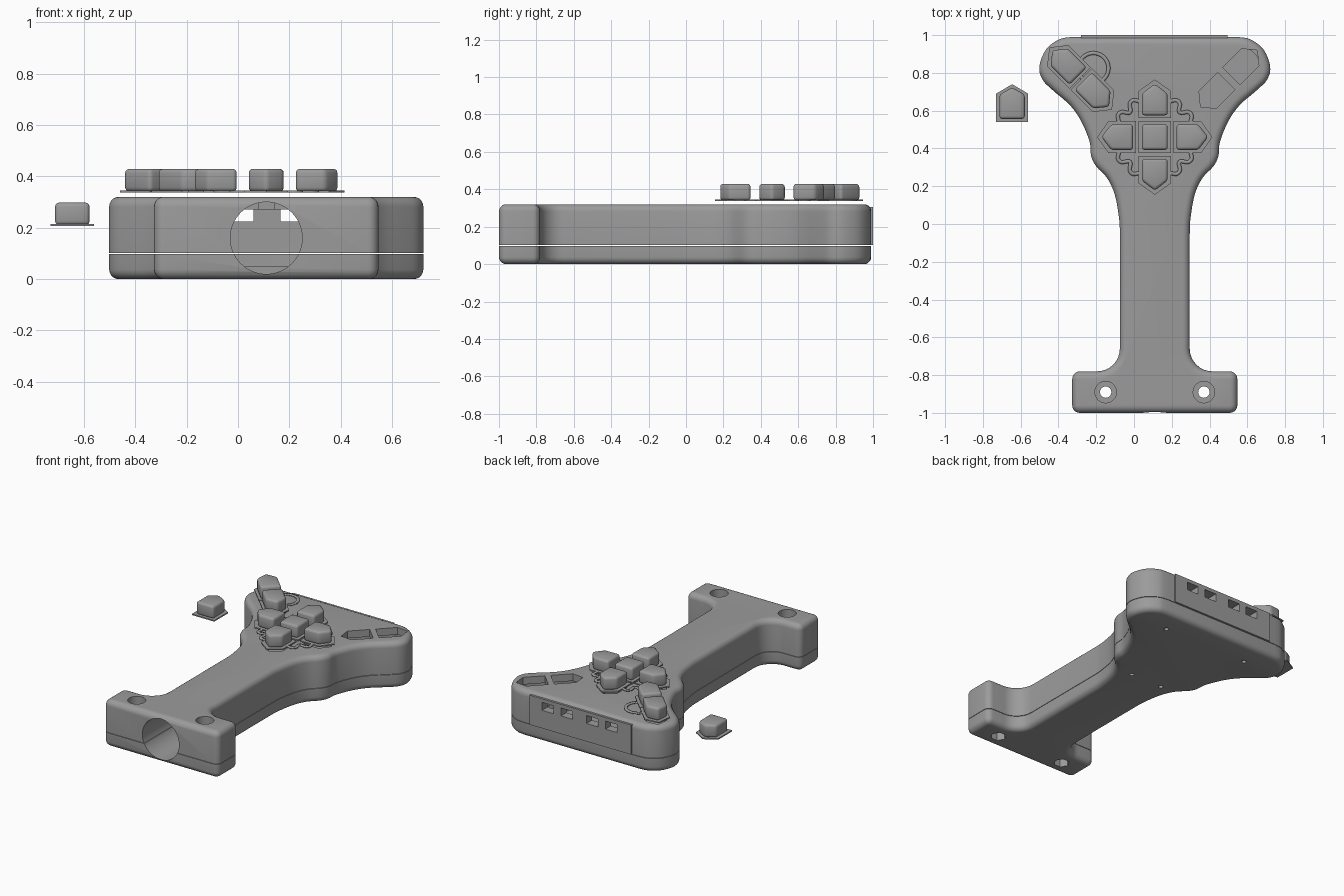
import bpy, bmesh, math
from mathutils import Vector, Matrix

if "Cube" in bpy.data.objects:
    bpy.data.objects.remove(bpy.data.objects["Cube"])

CX = 0.11                      # symmetry axis of the case
grey = bpy.data.materials.new("grey_plastic")
grey.diffuse_color = (0.33, 0.33, 0.33, 1)
grey.use_nodes = True
grey.node_tree.nodes["Principled BSDF"].inputs["Base Color"].default_value = grey.diffuse_color


def loft(name, rings):
    """Closed solid from stacked rings [(points2d, z), ...]."""
    bm = bmesh.new()
    rows = [[bm.verts.new((x, y, z)) for x, y in pts] for pts, z in rings]
    n = len(rows[0])
    bm.faces.new(rows[0][::-1])
    bm.faces.new(rows[-1])
    for a, b in zip(rows, rows[1:]):
        for i in range(n):
            j = (i + 1) % n
            bm.faces.new((a[i], a[j], b[j], b[i]))
    bmesh.ops.recalc_face_normals(bm, faces=bm.faces)
    me = bpy.data.meshes.new(name)
    bm.to_mesh(me)
    bm.free()
    me.materials.append(grey)
    ob = bpy.data.objects.new(name, me)
    bpy.context.collection.objects.link(ob)
    return ob


def prism(name, pts, z0, z1):
    return loft(name, [(pts, z0), (pts, z1)])


def circle(x, y, r, n=32):
    return [(x + r * math.cos(2 * math.pi * i / n), y + r * math.sin(2 * math.pi * i / n)) for i in range(n)]


def rect(x0, x1, y0, y1):
    return [(x0, y0), (x1, y0), (x1, y1), (x0, y1)]


def activate(ob):
    bpy.ops.object.select_all(action='DESELECT')
    ob.select_set(True)
    bpy.context.view_layer.objects.active = ob


def smooth(ob, deg=30):
    activate(ob)
    bpy.ops.object.shade_smooth_by_angle(angle=math.radians(deg))


def cut(ob, cutters):
    activate(ob)
    for c in cutters:
        m = ob.modifiers.new("cut", 'BOOLEAN')
        m.operation, m.solver, m.object = 'DIFFERENCE', 'EXACT', c
        bpy.ops.object.modifier_apply(modifier=m.name)


def arc(x, y, r, a0, a1, n=8):
    return [(x + r * math.cos(math.radians(a0 + (a1 - a0) * i / n)),
             y + r * math.sin(math.radians(a0 + (a1 - a0) * i / n))) for i in range(n + 1)]


def spline(pts, seg=4):
    """Catmull-Rom curve through the points."""
    p = [Vector(q) for q in pts]
    p = [2 * p[0] - p[1]] + p + [2 * p[-1] - p[-2]]
    out = []
    for a, b, c, d in zip(p, p[1:], p[2:], p[3:]):
        for k in range(seg):
            t = k / seg
            out.append(tuple(0.5 * (2 * b + (c - a) * t + (2 * a - 5 * b + 4 * c - d) * t * t
                                    + (3 * b - a - 3 * c + d) * t ** 3)))
    return out + [tuple(p[-2])]


def inset(pts, d):
    """Move a counter-clockwise loop inwards by d."""
    out = []
    for i, p in enumerate(pts):
        p = Vector(p)
        e0 = (p - Vector(pts[i - 1])).normalized()
        e1 = (Vector(pts[(i + 1) % len(pts)]) - p).normalized()
        n0, n1 = Vector((-e0.y, e0.x)), Vector((-e1.y, e1.x))
        out.append(tuple(p + (n0 + n1) * d / (1 + n0.dot(n1))))
    return out


# Case outline: right half from top to bottom, then mirrored
head = [(.44, .99), (.505, .978), (.575, .925), (.611, .835), (.595, .765), (.54, .708),
        (.45, .63), (.39, .545), (.345, .435), (.337, .36), (.31, .305), (.25, .24),
        (.21, .15), (.188, .02), (.185, -.06)]
half = spline(head) + arc(.305, -.66, .12, 180, 270)
half += arc(.397, -.82, .04, 90, 0, 5) + arc(.397, -.96, .04, 0, -90, 5)
left = [(CX - u, y) for u, y in half]
outline = left + [(CX + u, y) for u, y in half[::-1]]

# Two shells with rounded outer rims
R = 0.038
rim = [(R * (1 - math.cos(a)), R * (1 - math.sin(a))) for a in
       [math.pi / 2 * i / 5 for i in range(6)]]      # (inset, depth from cap)
lower = loft("lower_case", [(inset(outline, d), z) for d, z in rim[::-1]] + [(outline, .098)])
upper = loft("upper_case", [(outline, .101)] + [(inset(outline, d), .32 - z) for d, z in rim])
panel = prism("port_panel", rect(-.28, .495, .985, 1.0), .101, .305)

# Cutters: head cavity, handle bore, rear ports, foot bolts, case screws
cavity = prism("cavity", [p for p in inset(outline, .05) if p[1] > .1], .05, .27)
bore = prism("bore", circle(0, 0, .14, 64), -.2, 1.1)
bore.matrix_world = Matrix.Translation((CX, 0, .16)) @ Matrix.Rotation(math.pi / 2, 4, 'X')
ports = [prism("port", rect(CX + u - .045, CX + u + .045, .9, 1.1), .225, .28)
         for u in (-.24, -.095, .1, .245)]
bolts, hexes, heads, screws = [], [], [], []
for s in (-1, 1):
    x = CX + s * .26
    bolts.append(prism("bolt_hole", circle(x, -.89, .03), -.1, .5))
    heads.append(prism("bolt_head_hole", circle(x, -.89, .057), .24, .5))
    hexes.append(prism("nut_hole", circle(x, -.89, .05, 6), -.1, .06))
    screws += [prism("screw_hole", circle(CX + s * u, y, .015, 16), -.1, .07)
               for u, y in ((.32, .83), (.12, .25))]


def pentagon(hw, base, shoulder, tip, at, deg):
    c, s = math.cos(math.radians(deg)), math.sin(math.radians(deg))
    pts = [(-hw, base), (hw, base), (hw, shoulder), (0, tip), (-hw, shoulder)]
    return [(at[0] + c * x - s * y, at[1] + s * x + c * y) for x, y in pts]


def key(name, body, flange, z):
    """Key cap with a thin flange under it."""
    prism(name + "_flange", flange, z, z + .008)
    cap = prism(name + "_cap", body, z + .004, z + .092)
    activate(cap)
    b = cap.modifiers.new("round", 'BEVEL')
    b.width, b.segments = .016, 3
    bpy.ops.object.modifier_apply(modifier=b.name)
    smooth(cap, 35)


Z = .337
slots = []
# Direction keys around the centre key
MID = (CX, .46)
for i in range(4):
    body = pentagon(.068, .115, .23, .283, MID, 90 * i)
    key("direction_key_%d" % i, body, pentagon(.085, .1, .245, .305, MID, 90 * i), Z)
    slots.append(prism("slot", body, .25, .4))
sq = rect(CX - .068, CX + .068, .392, .528)
key("centre_key", sq, inset(sq, -.017), Z)
slots.append(prism("slot", sq, .25, .4))

# Corner keys on the left, matching open slots on the right
for i, (u, y, deg) in enumerate(((.406, .783, 45), (.379, .757, -135))):
    body = pentagon(.065, 0, .14, .193, (CX - u, y), deg)
    key("corner_key_%d" % i, body, pentagon(.08, -.015, .152, .215, (CX - u, y), deg), Z)
    slots.append(prism("slot", body, .25, .4))
    slots.append(prism("slot", pentagon(.065, 0, .14, .193, (CX + u, y), -deg), .25, .4))

# Loose spare key beside the case
SP = (-.645, .54)
key("spare_key", pentagon(.067, .016, .145, .183, SP, 0), pentagon(.085, 0, .15, .2, SP, 0), .206)


def strip(name, pts, w, closed=False):
    """Thin flat band following a path."""
    cu = bpy.data.curves.new(name, 'CURVE')
    cu.dimensions = '3D'
    sp = cu.splines.new('POLY')
    sp.points.add(len(pts) - 1)
    for p, (x, y) in zip(sp.points, pts):
        p.co = (x, y, Z + .004, 1)
    sp.use_cyclic_u = closed
    prof = bpy.data.curves.new(name + "_profile", 'CURVE')
    ps = prof.splines.new('POLY')
    ps.points.add(3)
    for p, (x, y) in zip(ps.points, rect(-w / 2, w / 2, -.004, .004)):
        p.co = (x, y, 0, 1)
    ps.use_cyclic_u = True
    po = bpy.data.objects.new(name + "_profile", prof)
    cu.bevel_mode, cu.bevel_object, cu.use_fill_caps = 'OBJECT', po, True
    cu.materials.append(grey)
    ob = bpy.data.objects.new(name, cu)
    bpy.context.collection.objects.link(ob)
    activate(ob)
    bpy.ops.object.convert(target='MESH')
    bpy.data.objects.remove(po)


# Wavy webs joining the direction keys, ring beside the corner keys
web = spline([(.08, .19), (.115, .195), (.133, .175), (.128, .14), (.14, .128),
              (.175, .133), (.195, .115), (.19, .08)], 4)
for sx in (-1, 1):
    for sy in (-1, 1):
        strip("key_web", [(MID[0] + sx * x, MID[1] + sy * y) for x, y in web], .02)
strip("key_ring", circle(-.215, .825, .08, 40), .02, True)

# Carve the shells and drop the cutters
cut(upper, [cavity, bore] + ports + bolts + heads + slots)
cut(lower, [cavity, bore] + bolts + hexes + screws)
cut(panel, ports)
for ob in (upper, lower):
    smooth(ob)
for c in [cavity, bore] + ports + bolts + heads + hexes + screws + slots:
    bpy.data.objects.remove(c)
